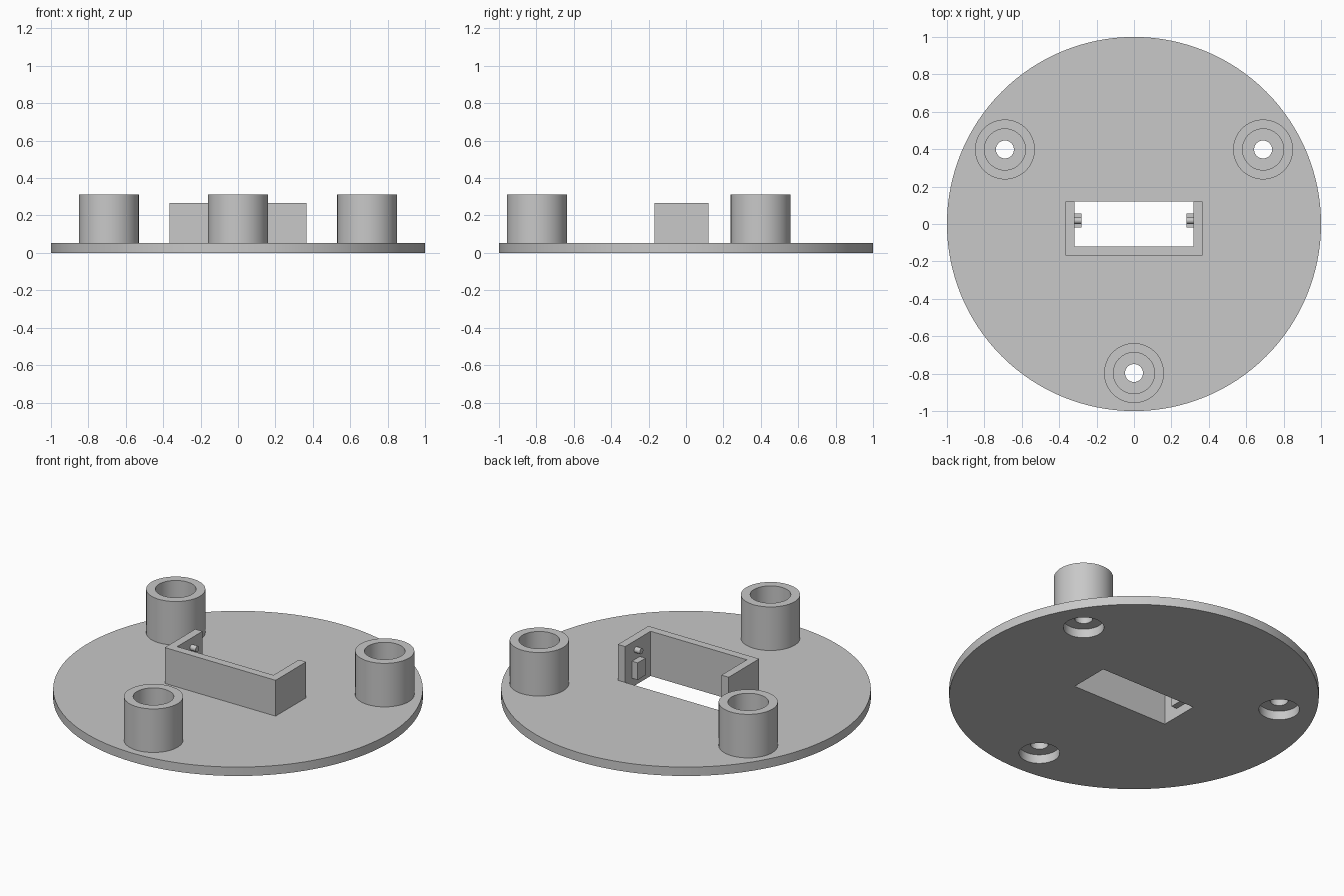
import bpy, bmesh, math
from mathutils import Matrix, Vector

if "Cube" in bpy.data.objects:
    bpy.data.objects.remove(bpy.data.objects["Cube"])

PLATE_TOP, POST_TOP, HOLDER_TOP = 0.053, 0.313, 0.267
POST_R, BORE_R, SCREW_R = 0.16, 0.11, 0.048
RING = 0.797            # distance of the posts from the centre
IN_X, IN_Y, WALL = 0.318, 0.12, 0.048

grey = bpy.data.materials.new("plain grey")
grey.use_nodes = True
colour = (0.58, 0.58, 0.58, 1)
grey.diffuse_color = colour
grey.node_tree.nodes["Principled BSDF"].inputs["Base Color"].default_value = colour


def finish(name, bm, smooth=False):
    bmesh.ops.recalc_face_normals(bm, faces=bm.faces)
    mesh = bpy.data.meshes.new(name)
    bm.to_mesh(mesh)
    bm.free()
    mesh.materials.append(grey)
    obj = bpy.data.objects.new(name, mesh)
    bpy.context.collection.objects.link(obj)
    if smooth:
        shade(obj)
    return obj


def activate(obj):
    bpy.ops.object.select_all(action='DESELECT')
    obj.select_set(True)
    bpy.context.view_layer.objects.active = obj


def shade(obj):
    activate(obj)
    bpy.ops.object.shade_smooth_by_angle(angle=math.radians(30))


def add_cylinder(bm, radius, depth, matrix, segments=64):
    bmesh.ops.create_cone(bm, cap_ends=True, segments=segments, radius1=radius,
                          radius2=radius, depth=depth, matrix=matrix)


def add_box(bm, low, high):
    low, high = Vector(low), Vector(high)
    bmesh.ops.create_cube(bm, size=1, matrix=Matrix.Translation((low + high) / 2)
                          @ Matrix.Diagonal((high - low).to_4d()))


posts = {"front_post": -90, "left_post": 30, "right_post": 150}
centres = {n: Vector((math.cos(math.radians(a)), math.sin(math.radians(a)), 0)) * RING
           for n, a in posts.items()}

# Round base plate, cut by the post bores and the central opening
bm = bmesh.new()
add_cylinder(bm, 1, PLATE_TOP, Matrix.Translation((0, 0, PLATE_TOP / 2)), 128)
plate = finish("base_plate", bm)
bm = bmesh.new()
for centre in centres.values():
    add_cylinder(bm, BORE_R, 1, Matrix.Translation(centre))
add_box(bm, (-IN_X, -IN_Y, -0.5), (IN_X, IN_Y, 0.5))
cutter = finish("plate_cutter", bm)
cutter.hide_render = True
cut = plate.modifiers.new("openings", 'BOOLEAN')
cut.operation, cut.solver, cut.object = 'DIFFERENCE', 'EXACT', cutter
activate(plate)
bpy.ops.object.modifier_apply(modifier=cut.name)
bpy.data.objects.remove(cutter)
shade(plate)

# Hollow posts with an inner shelf and a screw hole, turned from one profile
SHELF = 0.1
profile = [(POST_R, PLATE_TOP), (POST_R, POST_TOP), (BORE_R, POST_TOP), (BORE_R, SHELF),
           (SCREW_R, SHELF), (SCREW_R, PLATE_TOP), (BORE_R, PLATE_TOP)]
for name, centre in centres.items():
    bm = bmesh.new()
    verts = [bm.verts.new((r, 0, z)) for r, z in profile]
    edges = [bm.edges.new(pair) for pair in zip(verts, verts[1:])]
    bmesh.ops.spin(bm, geom=verts + edges, cent=(0, 0, 0), axis=(0, 0, 1),
                   angle=math.tau, steps=64, use_merge=True)
    bmesh.ops.remove_doubles(bm, verts=bm.verts, dist=0.0001)
    post = finish(name, bm, smooth=True)
    # the profile is open below, so make sure its outer wall faces outwards
    side = max(post.data.polygons, key=lambda p: p.center.xy.length)
    if side.normal.xy.dot(side.center.xy) < 0:
        post.data.flip_normals()
    post.location = centre

# Three-sided holder around the opening, open at the back
bm = bmesh.new()
out_x, out_y = IN_X + WALL, IN_Y + WALL
outline = [(-out_x, IN_Y), (-out_x, -out_y), (out_x, -out_y), (out_x, IN_Y),
           (IN_X, IN_Y), (IN_X, -IN_Y), (-IN_X, -IN_Y), (-IN_X, IN_Y)]
face = bm.faces.new([bm.verts.new((x, y, PLATE_TOP)) for x, y in outline])
wall = bmesh.ops.extrude_face_region(bm, geom=[face])["geom"]
bmesh.ops.translate(bm, vec=(0, 0, HOLDER_TOP - PLATE_TOP),
                    verts=[g for g in wall if isinstance(g, bmesh.types.BMVert)])
finish("holder", bm)

# Block and round peg on the inside of each end wall
for name, s in (("left", 1), ("right", -1)):
    bm = bmesh.new()
    x1, x2 = sorted((s * 0.281, s * (IN_X + 0.01)))
    add_box(bm, (x1, -0.02, 0.053), (x2, 0.055, 0.155))
    finish(name + "_stop_block", bm)
    bm = bmesh.new()
    add_cylinder(bm, 0.017, x2 - x1, Matrix.Translation(((x1 + x2) / 2, 0.018, 0.21))
                 @ Matrix.Rotation(math.pi / 2, 4, 'Y'), 24)
    finish(name + "_peg", bm, smooth=True)
